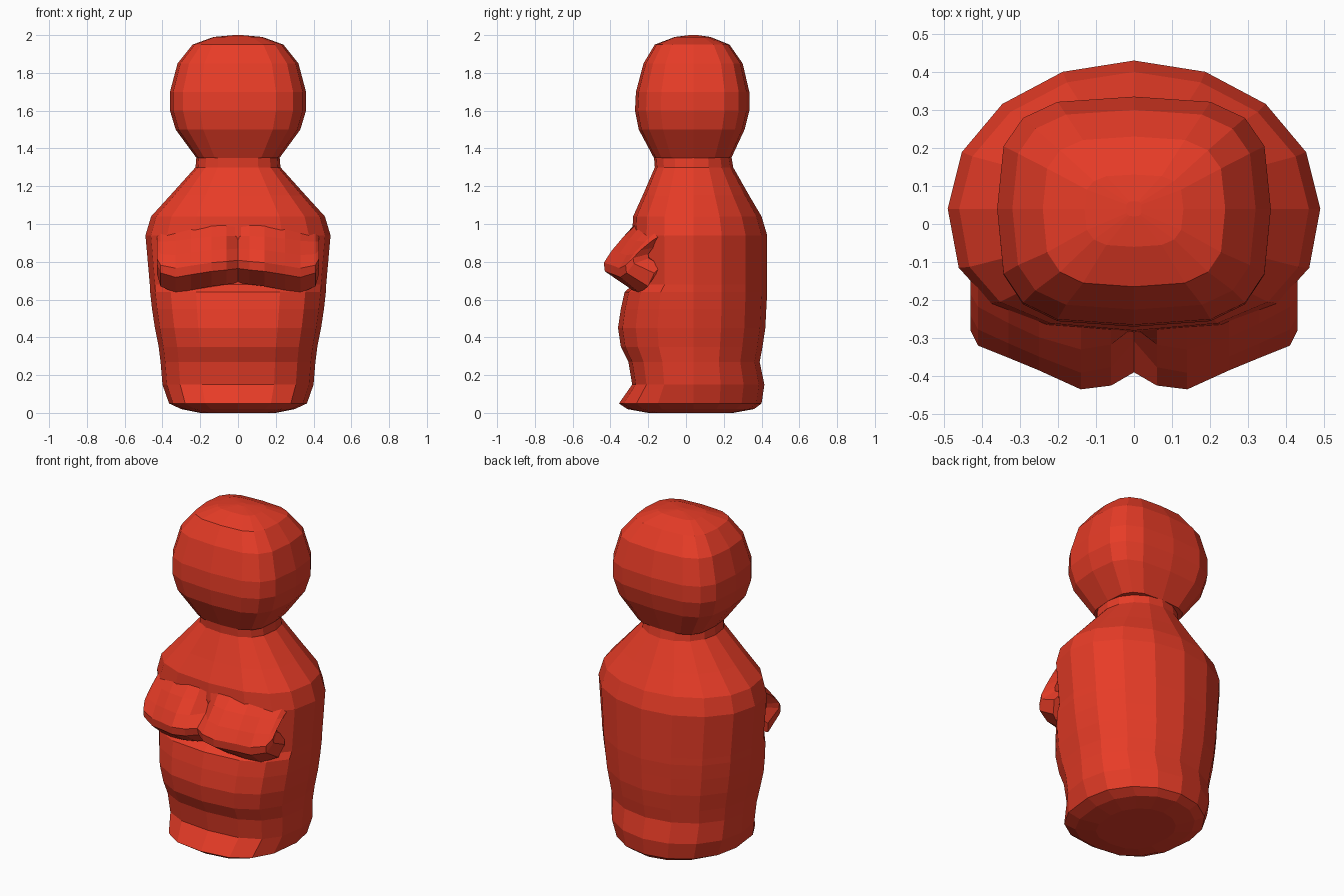
import bpy
import bmesh
import math

cube = bpy.data.objects.get("Cube")
if cube:
    bpy.data.objects.remove(cube, do_unlink=True)

red = bpy.data.materials.new("red")
red.use_nodes = True
red.diffuse_color = (0.8, 0.045, 0.02, 1)
red.node_tree.nodes["Principled BSDF"].inputs["Base Color"].default_value = red.diffuse_color

SIDES = 16
CENTRE_Y = 0.04


def add_object(name, bm):
    """Turn a bmesh into a flat-shaded red object."""
    bmesh.ops.recalc_face_normals(bm, faces=bm.faces)
    mesh = bpy.data.meshes.new(name)
    bm.to_mesh(mesh)
    bm.free()
    mesh.materials.append(red)
    obj = bpy.data.objects.new(name, mesh)
    bpy.context.collection.objects.link(obj)
    return obj


def bridge(bm, rows, closed):
    """Join neighbouring rows of vertices with quads."""
    for low, high in zip(rows, rows[1:]):
        count = len(low)
        for i in range(count if closed else count - 1):
            j = (i + 1) % count
            bm.faces.new((low[i], low[j], high[j], high[i]))


def rounded(value, power):
    return math.copysign(abs(value) ** (2 / power), value)


def loft(name, rings, front_power, back_power):
    """Stack rounded rings given as height, half width, front y, back y."""
    bm = bmesh.new()
    rows = []
    for z, half, front, back in rings:
        row = []
        for i in range(SIDES):
            angle = math.tau * i / SIDES
            c, s = math.cos(angle), math.sin(angle)
            power = back_power if s > 0 else front_power
            depth = back - CENTRE_Y if s > 0 else CENTRE_Y - front
            row.append(bm.verts.new((half * rounded(c, power),
                                     CENTRE_Y + depth * rounded(s, power), z)))
        rows.append(row)
    bridge(bm, rows, True)
    bm.faces.new(rows[0])
    bm.faces.new(rows[-1])
    return add_object(name, bm)


# Body from the rounded base up to the neck
loft("body", [
    (0, .2, -.2, .25), (.02, .3, -.31, .36), (.05, .365, -.355, .4),
    (.15, .4, -.285, .415), (.27, .41, -.305, .39), (.35, .42, -.345, .405),
    (.45, .44, -.36, .42), (.55, .455, -.345, .425), (.64, .465, -.325, .43),
    (.68, .467, -.28, .43), (.94, .49, -.285, .43), (1.04, .46, -.28, .4),
    (1.15, .36, -.23, .335), (1.3, .225, -.165, .25), (1.36, .22, -.17, .24),
], 2.6, 2)

# Squarish rounded head
loft("head", [
    (1.35, .22, -.17, .24), (1.5, .33, -.25, .31), (1.6, .36, -.27, .335),
    (1.7, .36, -.265, .335), (1.85, .32, -.225, .3), (1.95, .24, -.165, .23),
    (1.99, .13, -.06, .13), (2, .02, .02, .06),
], 3.3, 3.3)

# Folded arms: one half as columns of x, back y, front y, top z, bottom z, sharpness
columns = [
    (0, -.27, -.39, 1, .69, 4), (.06, -.27, -.425, 1, .68, 1.3),
    (.14, -.26, -.435, 1, .67, 1), (.25, -.24, -.385, .99, .65, 1),
    (.33, -.2, -.352, .98, .635, 1), (.41, -.15, -.32, .965, .67, 1),
    (.43, -.12, -.28, .95, .74, 1), (.4, -.1, -.2, .94, .78, 1),
]
section = [(0, 0), (.4, .2), (.75, .42), (1, .62), (.97, .76), (.3, 1)]
bm = bmesh.new()
rows = []
for x, back, front, top, bottom, sharp in columns:
    rows.append([bm.verts.new((x, back + (front - back) * out ** sharp,
                               top + (bottom - top) * down))
                 for out, down in section])
bridge(bm, rows, False)

# Mirror the other half, then close the hidden back
copy = bmesh.ops.duplicate(bm, geom=bm.verts[:] + bm.edges[:] + bm.faces[:])["geom"]
for v in copy:
    if isinstance(v, bmesh.types.BMVert):
        v.co.x = -v.co.x
bmesh.ops.remove_doubles(bm, verts=bm.verts, dist=.001)
bmesh.ops.holes_fill(bm, edges=[e for e in bm.edges if e.is_boundary])
add_object("folded_arms", bm)
